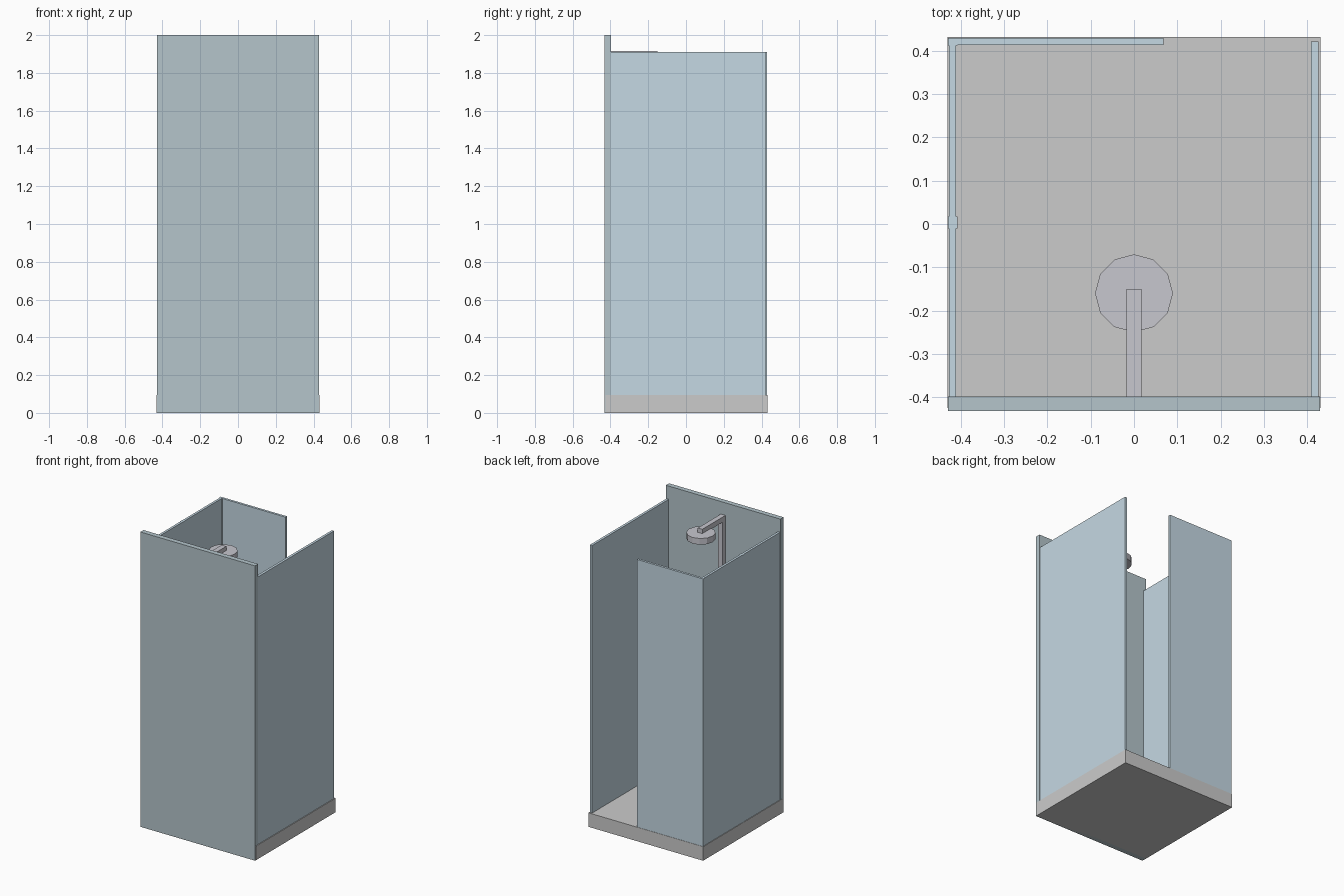
import bpy

if "Cube" in bpy.data.objects:
    bpy.data.objects.remove(bpy.data.objects["Cube"])

def material(name, rgb):
    m = bpy.data.materials.new(name)
    m.diffuse_color = (*rgb, 1)
    m.use_nodes = True
    m.node_tree.nodes["Principled BSDF"].inputs["Base Color"].default_value = m.diffuse_color
    return m

GLASS = material("glass", (0.56, 0.69, 0.77))
WALL = material("wall_panel", (0.46, 0.56, 0.60))
CHROME = material("chrome", (0.57, 0.57, 0.62))

def box(name, x, y, z, mat=None):
    """Box given by its (min, max) range on each axis."""
    ranges = (x, y, z)
    bpy.ops.mesh.primitive_cube_add(size=1, location=[(a + b) / 2 for a, b in ranges])
    o = bpy.context.object
    o.name = name
    o.scale = [b - a for a, b in ranges]
    bpy.ops.object.transform_apply(location=False, rotation=False, scale=True)
    if mat:
        o.data.materials.append(mat)
    return o

FLOOR, TOP = 0.095, 1.91

# Tray and tall tiled wall
box("shower_tray", (-0.431, 0.431), (-0.425, 0.432), (0, FLOOR))
box("tall_wall", (-0.43, 0.43), (-0.432, -0.398), (0, 2), WALL)

# Glass panels
glass_z = (FLOOR - 0.005, TOP)
box("right_glass", (0.409, 0.426), (-0.398, 0.421), glass_z, GLASS)
box("left_glass_fixed", (-0.427, -0.411), (-0.398, -0.010), glass_z, GLASS)
box("left_glass_door", (-0.427, -0.411), (0.017, 0.412), glass_z, GLASS)
box("entry_glass", (-0.427, 0.068), (0.414, 0.430), glass_z, GLASS)

# Narrow posts on the left side
for name, y in (("middle_post", (-0.010, 0.017)), ("corner_post", (0.412, 0.430))):
    box(name, (-0.430, -0.408), y, glass_z, GLASS)

# Shower riser, arm and head
box("riser_pipe", (-0.017, 0.017), (-0.398, -0.365), (1.0, 1.885), CHROME)
box("shower_arm", (-0.017, 0.017), (-0.398, -0.150), (1.88, 1.915), CHROME)
bpy.ops.mesh.primitive_cylinder_add(vertices=12, radius=0.09, depth=0.042,
                                    location=(0, -0.16, 1.865))
head = bpy.context.object
head.name = "shower_head"
head.data.materials.append(CHROME)
